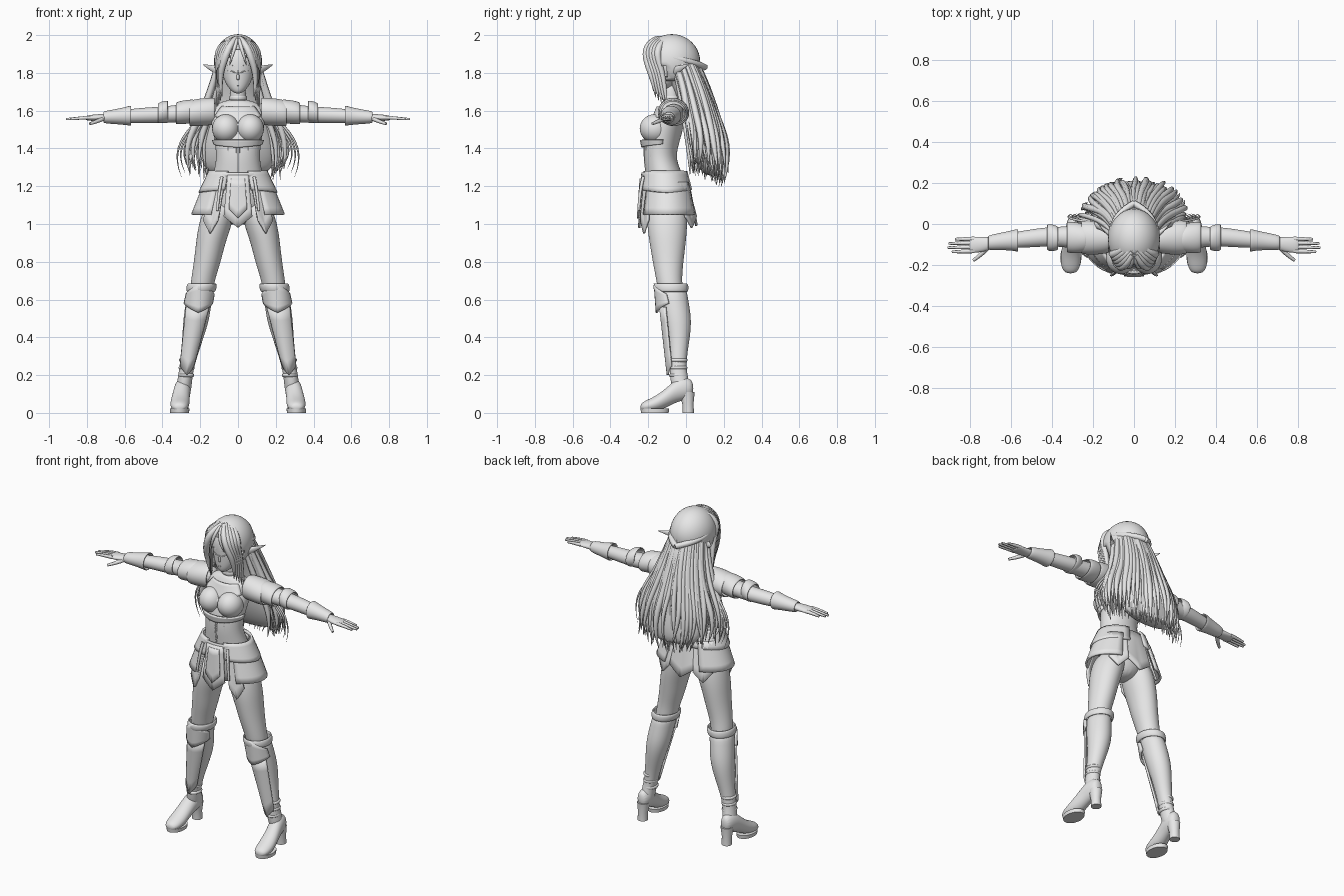
import bpy
import bmesh
import math
import random
from mathutils import Vector

random.seed(4)
if "Cube" in bpy.data.objects:
    bpy.data.objects.remove(bpy.data.objects["Cube"], do_unlink=True)

# One plain grey for the whole figure
grey = bpy.data.materials.new("plain grey")
grey.use_nodes = True
grey.diffuse_color = (0.8, 0.8, 0.8, 1)
grey.node_tree.nodes["Principled BSDF"].inputs["Base Color"].default_value = grey.diffuse_color


def finish(name, bm, mirror=False, subdivide=0, thickness=0, sharp=None):
    """Turn a bmesh into a smooth shaded object with its modifiers."""
    bmesh.ops.recalc_face_normals(bm, faces=bm.faces)
    mesh = bpy.data.meshes.new(name)
    bm.to_mesh(mesh)
    bm.free()
    mesh.materials.clear()
    mesh.materials.append(grey)
    mesh.shade_smooth()
    if sharp:
        mesh.set_sharp_from_angle(angle=math.radians(sharp))
    obj = bpy.data.objects.new(name, mesh)
    bpy.context.collection.objects.link(obj)
    if thickness:
        solid = obj.modifiers.new("thickness", 'SOLIDIFY')
        solid.thickness = thickness
        solid.offset = 0
    if subdivide:
        obj.modifiers.new("smooth", 'SUBSURF').levels = subdivide
        obj.modifiers["smooth"].render_levels = subdivide
    if mirror:
        obj.modifiers.new("mirror", 'MIRROR').use_clip = False
    return obj


def loft(name, axis, rings, mirror=False, sides=16, subdivide=2, caps=True, thickness=0, sharp=None):
    """Skin elliptical rings (x, y, z, first radius, second radius) set across an axis."""
    bm = bmesh.new()
    grow = 1.025 if subdivide else 1
    loops = []
    for x, y, z, a, b in rings:
        loop = []
        for i in range(sides):
            turn = math.tau * i / sides
            u, v = a * grow * math.cos(turn), b * grow * math.sin(turn)
            offset = {'x': (0, u, v), 'y': (u, 0, v), 'z': (u, v, 0)}[axis]
            loop.append(bm.verts.new(Vector((x, y, z)) + Vector(offset)))
        loops.append(loop)
    for low, high in zip(loops, loops[1:]):
        for i in range(sides):
            j = (i + 1) % sides
            bm.faces.new((low[i], low[j], high[j], high[i]))
    if caps:
        bm.faces.new(loops[0])
        bm.faces.new(loops[-1])
    return finish(name, bm, mirror, subdivide, thickness, sharp)


def panel(name, span, top, bottom, peak=0, point=0, mirror=False, columns=12, rows=5):
    """Curved plate between two arcs (z, centre x, centre y, radius x, radius y); angle zero is the front."""
    bm = bmesh.new()
    grid = []
    for r in range(rows + 1):
        t = r / rows
        z, cx, cy, rx, ry = (p + (q - p) * t for p, q in zip(top, bottom))
        row = []
        for c in range(columns + 1):
            u = c / columns
            angle = math.radians(span[0] + (span[1] - span[0]) * u)
            tip = 1 - abs(2 * u - 1)
            height = z + tip * (peak * (1 - t) - point * t)
            row.append(bm.verts.new((cx + rx * math.sin(angle), cy - ry * math.cos(angle), height)))
        grid.append(row)
    for upper, lower in zip(grid, grid[1:]):
        for c in range(columns):
            bm.faces.new((upper[c], upper[c + 1], lower[c + 1], lower[c]))
    return finish(name, bm, mirror, thickness=0.012, sharp=40)


def strands(name, paths, mirror=False, taper=(0.7, 1, 1, 0.9, 0.08)):
    """Tapered tubes; each path is a list of points and a radius."""
    curve = bpy.data.curves.new(name, 'CURVE')
    curve.dimensions = '3D'
    curve.bevel_depth = 1
    curve.bevel_resolution = 1
    curve.use_fill_caps = True
    for points, radius in paths:
        spline = curve.splines.new('NURBS')
        spline.points.add(len(points) - 1)
        for i, (target, point) in enumerate(zip(spline.points, points)):
            place = i / (len(points) - 1) * (len(taper) - 1)
            target.co = (*point, 1)
            target.radius = radius * taper[round(place)]
        spline.order_u = min(4, len(points))
        spline.use_endpoint_u = True
        spline.resolution_u = 5
    helper = bpy.data.objects.new(name + " helper", curve)
    bpy.context.collection.objects.link(helper)
    bpy.context.view_layer.update()
    graph = bpy.context.evaluated_depsgraph_get()
    mesh = bpy.data.meshes.new_from_object(helper.evaluated_get(graph))
    bm = bmesh.new()
    bm.from_mesh(mesh)
    bpy.data.objects.remove(helper, do_unlink=True)
    bpy.data.meshes.remove(mesh)
    return finish(name, bm, mirror)


def ball(name, centre, radii, mirror=False, cut=None):
    """Ellipsoid, with the faces chosen by the cut rule removed."""
    bm = bmesh.new()
    bmesh.ops.create_uvsphere(bm, u_segments=32, v_segments=20, radius=1)
    for v in bm.verts:
        v.co = Vector(centre) + Vector(a * b for a, b in zip(v.co, radii))
    if cut:
        doomed = [f for f in bm.faces if cut(f.calc_center_median())]
        bmesh.ops.delete(bm, geom=doomed, context='FACES')
    return finish(name, bm, mirror, thickness=0.01 if cut else 0)


# Head, face and neck
loft("head", 'z', [(0, -.15, 1.69, .015, .015), (0, -.135, 1.71, .042, .043), (0, -.115, 1.75, .07, .068),
                   (0, -.1, 1.81, .087, .086), (0, -.09, 1.88, .095, .1), (0, -.08, 1.95, .07, .08)])
loft("neck", 'z', [(0, -.07, 1.6, .06, .05), (0, -.075, 1.66, .04, .04), (0, -.09, 1.75, .042, .042)])
loft("nose", 'z', [(0, -.183, 1.762, .009, .009), (0, -.184, 1.775, .008, .014), (0, -.18, 1.82, .004, .006)])
strands("eyelids", [([(.015, -.184, 1.8), (.035, -.182, 1.815), (.058, -.166, 1.81)], .004),
                    ([(.015, -.184, 1.835), (.04, -.18, 1.845), (.06, -.166, 1.838)], .003)], mirror=True)
strands("lips", [([(-.018, -.176, 1.735), (0, -.184, 1.733), (.018, -.176, 1.735)], .004)], taper=(.3, 1, .3))
loft("ears", 'x', [(.075, -.075, 1.795, .022, .028), (.11, -.055, 1.812, .02, .024),
                   (.15, -.025, 1.828, .01, .014), (.187, .015, 1.845, .001, .002)], mirror=True)

# Hair: cap, fringe and long back fall
ball("hair_cap", (0, -.075, 1.86), (.122, .145, .14),
     cut=lambda p: (p.y < -.11 and p.z < 1.94 - abs(p.x) * .9) or p.z < 1.76)
loft("hair_volume", 'z', [(0, -.05, 1.9, .1, .11), (0, .02, 1.75, .11, .1), (0, .07, 1.6, .14, .09),
                          (0, .1, 1.45, .19, .1), (0, .13, 1.33, .2, .085), (0, .15, 1.25, .15, .05)])
fringe = []
for i in range(5):
    s = i * .015
    fringe.append(([(.008, -.15 + s, 1.985), (.045 + s, -.215 + s, 1.95), (.075 + s / 2, -.215 + s, 1.86),
                    (.1, -.175 + s, 1.78), (.085 + s / 2, -.16 + s, 1.67 - s)], .02))
fringe.append(([(.005, -.17, 1.98), (.015, -.225, 1.94), (.035, -.215, 1.88), (.045, -.2, 1.84)], .012))
strands("fringe", fringe, mirror=True)
strands("hair_bands", [([(.1, -.12, 1.9), (.13, -.05, 1.87), (.1, .05, 1.86), (0, .1, 1.83)], .018)],
        mirror=True, taper=(.6, 1, 1, 1))

# Each stage of the fall: spread, centre y, depth, height
stages = [(.1, -.07, .12, 1.88), (.13, -.03, .15, 1.72), (.19, 0, .18, 1.52), (.28, .02, .21, 1.36), (.25, .03, .18, 1.2)]
locks = []
for layer in range(3):
    for i in range(-14, 15):
        t = (i + layer / 3) / 14
        angle = t * 1.5
        inset = 1 - layer * .1
        drop = random.uniform(-.01, .06) + .06 * abs(t)
        path = []
        for step, (spread, cy, depth, height) in enumerate(stages):
            wave = random.uniform(-.012, .012) * step / 2
            path.append((spread * inset * math.sin(angle) + wave,
                         cy + depth * inset * math.cos(angle) + wave,
                         height + drop * step / 4))
        locks.append((path, random.uniform(.013, .021)))
strands("long_hair", locks)
wisps = []
for i in range(4):
    s = i * .02
    wisps.append(([(.11, -.04, 1.8), (.14, -.01, 1.65), (.2, .01, 1.55 - s), (.36 - s, .03, 1.4),
                   (.3 - s, .05, 1.25 + s)], .007))
strands("loose_wisps", wisps, mirror=True)

# Body, bodice and belt
loft("torso", 'z', [(0, -.1, .99, .04, .06), (0, -.1, 1.06, .13, .1), (0, -.1, 1.15, .155, .11),
                    (0, -.11, 1.25, .135, .1), (0, -.14, 1.34, .112, .083), (0, -.13, 1.42, .12, .09),
                    (0, -.11, 1.5, .135, .095), (0, -.085, 1.58, .15, .08), (0, -.075, 1.635, .12, .06),
                    (0, -.075, 1.66, .05, .045)])
ball("bust", (.064, -.165, 1.505), (.073, .08, .076), mirror=True)
panel("bust_band", (-95, 95), (1.445, 0, -.13, .132, .108), (1.425, 0, -.13, .126, .1), point=.02)
strands("bodice_seams", [([(x, y, 1.26), (x, y - .015, 1.34), (x, y - .012, 1.42)], .006)
                         for x, y in ((.004, -.207), (.05, -.195), (.09, -.17))], mirror=True, taper=(1, 1, 1))
panel("chest_plate", (-60, 60), (1.62, 0, -.08, .1, .07), (1.57, 0, -.09, .14, .098), point=.04)
loft("choker", 'z', [(0, -.077, 1.655, .045, .045), (0, -.08, 1.68, .043, .043)], caps=False, thickness=.01)
loft("belt", 'z', [(0, -.115, 1.235, .148, .115), (0, -.12, 1.275, .14, .112)], caps=False, thickness=.015)

# Layered skirt plates and hanging panels
panel("upper_skirt", (20, 165), (1.28, 0, -.11, .15, .115), (1.18, 0, -.105, .205, .137), point=.015, mirror=True)
panel("lower_skirt", (36, 150), (1.22, 0, -.1, .175, .125), (1.05, 0, -.095, .243, .158), mirror=True)
panel("front_panel", (-22, 22), (1.26, 0, -.11, .145, .122), (1.04, 0, -.105, .2, .143), point=.06)
panel("front_trim", (-14, 14), (1.24, 0, -.11, .145, .13), (1.08, 0, -.105, .2, .149), point=.05)
panel("front_tassets", (26, 50), (1.25, 0, -.11, .15, .12), (1.02, 0, -.1, .24, .155), point=.07, mirror=True)
panel("back_panel", (155, 205), (1.26, 0, -.11, .15, .115), (1.05, 0, -.095, .2, .15), point=.06)
panel("back_tassets", (125, 158), (1.25, 0, -.11, .15, .115), (1.04, 0, -.095, .225, .16), point=.06, mirror=True)
strands("belt_cords", [([(.085, -.225, 1.25), (.1, -.245, 1.18), (.11, -.25, 1.07)], .009)],
        mirror=True, taper=(1, 1, .8))

# Arms with layered shoulder plates, elbow guards and gauntlets
loft("arms", 'x', [(.1, -.07, 1.6, .06, .05), (.2, -.07, 1.6, .065, .055), (.3, -.065, 1.585, .052, .047),
                   (.4, -.06, 1.578, .047, .043), (.5, -.07, 1.575, .044, .041), (.6, -.08, 1.57, .037, .035),
                   (.7, -.09, 1.565, .026, .024)], mirror=True)
for name, x, width, depth, height in (("shoulder_plates", .12, .14, .08, .068), ("upper_arm_plates", .23, .1, .073, .058),
                                      ("elbow_guards", .37, .055, .062, .052)):
    loft(name, 'x', [(x, -.07, 1.598, depth * .85, height), (x + width * .6, -.067, 1.592, depth, height),
                     (x + width, -.065, 1.585, depth * .95, height * .92)],
         mirror=True, caps=False, thickness=.01)
loft("gauntlets", 'x', [(.565, -.08, 1.574, .052, .05), (.59, -.08, 1.572, .045, .043), (.65, -.085, 1.568, .037, .034),
                        (.715, -.092, 1.565, .031, .027)], mirror=True, caps=False, thickness=.01)
loft("palms", 'x', [(.68, -.09, 1.565, .025, .022), (.73, -.1, 1.563, .036, .019), (.79, -.102, 1.562, .04, .015),
                    (.81, -.102, 1.56, .034, .01)], mirror=True)
fingers = []
for i, length in enumerate((.09, .11, .105, .075)):
    y = -.132 + i * .02
    fingers.append(([(.78, y, 1.563), (.82, y - .002, 1.563), (.8 + length, y * 1.03, 1.555)], .0105))
fingers.append(([(.71, -.11, 1.56), (.74, -.145, 1.545), (.785, -.178, 1.53)], .012))
strands("fingers", fingers, mirror=True, taper=(1, 1, .6))

# Legs, tall boots and armour
loft("thighs", 'z', [(.085, -.1, 1.13, .08, .1), (.12, -.1, 1, .089, .108), (.145, -.097, .9, .077, .095),
                     (.162, -.095, .8, .071, .081), (.187, -.09, .7, .062, .066), (.2, -.075, .6, .06, .065)], mirror=True)
loft("boots", 'z', [(.193, -.08, .67, .067, .082), (.205, -.068, .61, .067, .077), (.22, -.045, .5, .07, .075),
                    (.238, -.038, .4, .056, .059), (.26, -.042, .3, .044, .046), (.275, -.042, .22, .037, .044),
                    (.285, -.03, .15, .04, .05), (.29, -.015, .09, .038, .045)], mirror=True)
loft("boot_cuffs", 'z', [(.197, -.078, .64, .07, .083), (.193, -.08, .665, .075, .088), (.19, -.08, .685, .072, .084)],
     mirror=True, caps=False, thickness=.012)
panel("knee_guards", (-75, 75), (.63, .2, -.08, .074, .085), (.58, .21, -.068, .075, .086), .055, .05, mirror=True)
panel("shin_guards", (-50, 50), (.56, .214, -.058, .076, .078), (.25, .27, -.042, .044, .054), 0, .05, mirror=True)
for i, z in enumerate((.28, .24, .2)):
    loft("ankle_fold_" + "abc"[i], 'z', [(.283 - z * .05, -.04, z - .015, .038, .045), (.285 - z * .05, -.042, z, .045, .052),
                                         (.283 - z * .05, -.04, z + .012, .038, .044)], mirror=True)
loft("shoes", 'y', [(.31, -.242, .03, .02, .015), (.31, -.22, .034, .045, .029), (.308, -.16, .047, .052, .041),
                    (.303, -.1, .082, .046, .052), (.295, -.05, .12, .044, .062), (.29, 0, .13, .042, .06),
                    (.29, .04, .13, .025, .04)], mirror=True)
loft("soles", 'z', [(.309, -.165, 0, .05, .073), (.309, -.165, .022, .052, .076)], mirror=True, sides=28, subdivide=0, sharp=40)
loft("heels", 'z', [(.292, .012, 0, .03, .03), (.292, .01, .05, .029, .03), (.29, .004, .11, .037, .042)],
     mirror=True, sides=24, subdivide=0, sharp=40)
